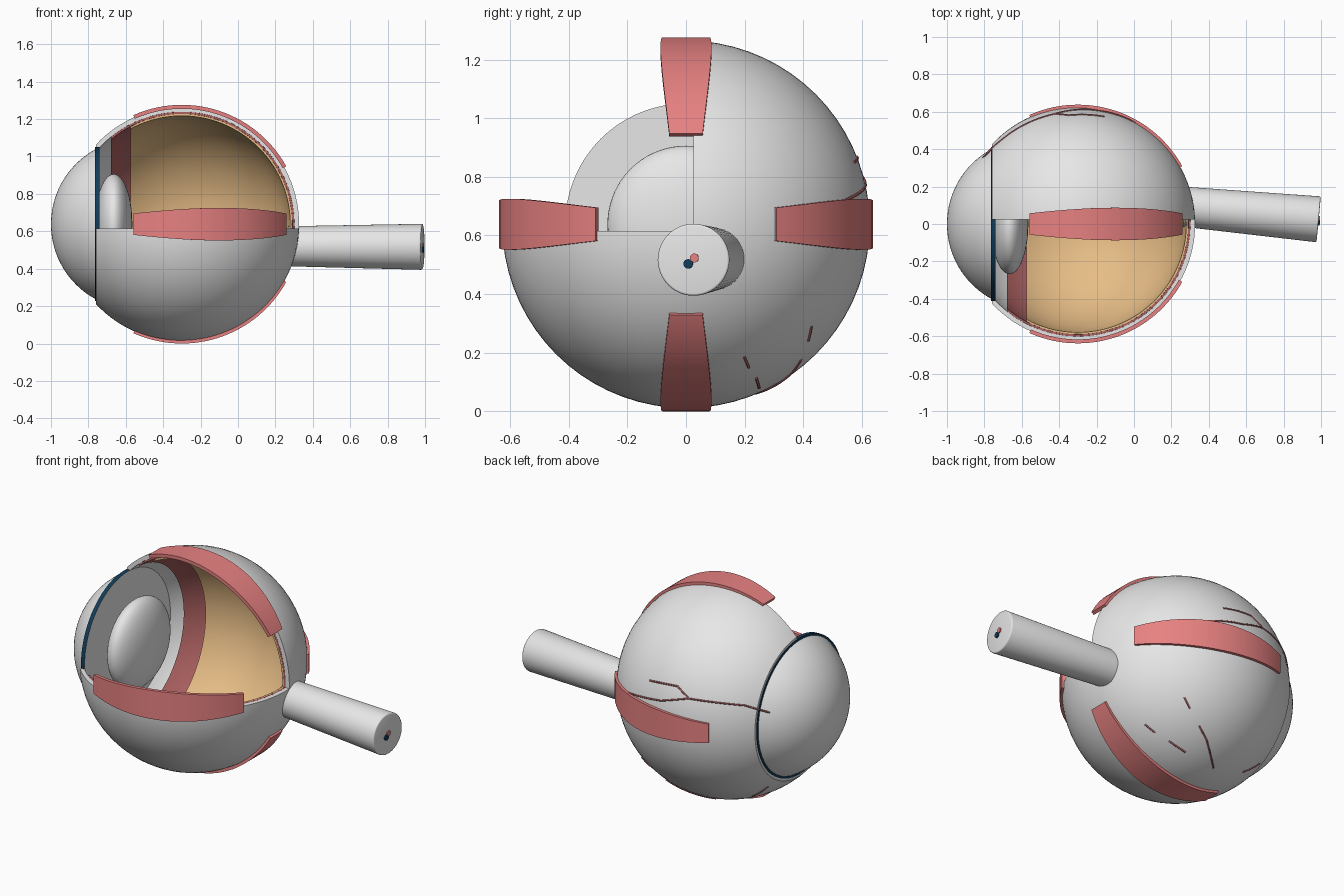
import bpy, bmesh, math
from mathutils import Vector, Matrix

if "Cube" in bpy.data.objects:
    bpy.data.objects.remove(bpy.data.objects["Cube"])

CENTRE = Vector((-0.3, 0, 0.638))
BALL = 0.627


def material(name, rgb):
    m = bpy.data.materials.new(name)
    m.use_nodes = True
    m.diffuse_color = (*rgb, 1)
    m.node_tree.nodes["Principled BSDF"].inputs["Base Color"].default_value = (*rgb, 1)
    return m


white = material("off_white", (0.8, 0.8, 0.8))
red = material("muscle_red", (0.8, 0.22, 0.22))
dark_red = material("dark_red", (0.42, 0.12, 0.12))
tan = material("tan", (0.8, 0.51, 0.24))
blue = material("deep_blue", (0.006, 0.045, 0.1))


def add_object(name, bm, *mats):
    bmesh.ops.recalc_face_normals(bm, faces=bm.faces)
    mesh = bpy.data.meshes.new(name)
    bm.to_mesh(mesh)
    bm.free()
    obj = bpy.data.objects.new(name, mesh)
    bpy.context.collection.objects.link(obj)
    for m in mats:
        mesh.materials.append(m)
    return obj


def activate(obj):
    bpy.ops.object.select_all(action="DESELECT")
    obj.select_set(True)
    bpy.context.view_layer.objects.active = obj


def smooth(obj):
    activate(obj)
    bpy.ops.object.shade_smooth_by_angle(angle=math.radians(35))


def revolve(name, profile, *mats, steps=72):
    """Spin (x, radius) points around the long axis of the eye."""
    bm = bmesh.new()
    vs = [bm.verts.new((x, 0, r)) for x, r in profile]
    edges = [bm.edges.new(pair) for pair in zip(vs, vs[1:])]
    bmesh.ops.spin(bm, geom=vs + edges, cent=(0, 0, 0), axis=(1, 0, 0),
                   angle=math.tau, steps=steps)
    bmesh.ops.remove_doubles(bm, verts=bm.verts, dist=0.0002)
    bmesh.ops.dissolve_degenerate(bm, edges=bm.edges, dist=0.0002)
    bmesh.ops.translate(bm, verts=bm.verts, vec=(0, 0, CENTRE.z))
    return add_object(name, bm, *mats)


def arc(radius, x_start, n=40):
    """Arc of the eyeball from the front opening to the back pole."""
    a0 = math.acos((x_start - CENTRE.x) / radius)
    return [(CENTRE.x + radius * math.cos(a0 * (1 - i / n)),
             radius * math.sin(a0 * (1 - i / n))) for i in range(n + 1)]


# Quarter wedge used to open the layers
bm = bmesh.new()
bmesh.ops.create_cube(bm, size=1)
bmesh.ops.transform(bm, verts=bm.verts, matrix=Matrix.Translation((-0.3, -0.475, 1.115))
                    @ Matrix.Diagonal((2, 1, 1, 1)))
cutter = add_object("wedge_cutter", bm)
cutter.hide_render = True


# Nested layers of the eyeball
def layer(name, outer, inner, x_start, mat):
    outside = arc(outer, x_start)
    profile = outside + arc(inner, x_start)[::-1] + outside[:1]
    obj = revolve(name, profile, mat)
    mod = obj.modifiers.new("wedge", "BOOLEAN")
    mod.operation = "DIFFERENCE"
    mod.solver = "EXACT"
    mod.object = cutter
    activate(obj)
    bpy.ops.object.modifier_apply(modifier=mod.name)
    smooth(obj)


layer("outer_shell", BALL, 0.602, -0.76, white)
layer("middle_layer", 0.6015, 0.591, -0.68, dark_red)
layer("inner_lining", 0.5905, 0.58, -0.575, tan)
bpy.data.objects.remove(cutter)

# Clear front dome, closed at its base
base, tip, half = -0.763, -1.0, 0.4
depth = base - tip
radius = (half ** 2 + depth ** 2) / (2 * depth)
sweep = math.asin(half / radius)
dome = [(tip + radius * (1 - math.cos(sweep * i / 20)), radius * math.sin(sweep * i / 20))
        for i in range(21)]
smooth(revolve("front_dome", dome + [(base, 0)], white))

# Iris disc: blue rim and front, pale back
iris = revolve("iris_disc", [(-0.764, 0), (-0.764, 0.412), (-0.74, 0.412), (-0.74, 0)],
               blue, white)
for f in iris.data.polygons:
    f.material_index = 1 if f.normal.x > 0.5 else 0
smooth(iris)

# Lens
lens = [(-0.665 - 0.1 * math.cos(math.pi * i / 28), 0.268 * math.sin(math.pi * i / 28))
        for i in range(29)]
smooth(revolve("lens", lens, white))


# Four strap muscles, widest in the middle
def muscle(name, turn, n=28):
    bm = bmesh.new()
    rings = []
    for i in range(n + 1):
        s = i / n
        a = math.radians(-24 + 85 * s)
        w = 0.057 + 0.03 * math.sin(math.pi * s)
        rings.append([bm.verts.new((r * math.sin(a), y, r * math.cos(a)))
                      for r, y in ((0.617, -w), (0.638, -w), (0.638, w), (0.617, w))])
    for a, b in zip(rings, rings[1:]):
        for k in range(4):
            j = (k + 1) % 4
            bm.faces.new((a[k], a[j], b[j], b[k]))
    bm.faces.new(rings[0])
    bm.faces.new(rings[-1])
    bmesh.ops.transform(bm, verts=bm.verts,
                        matrix=Matrix.Translation(CENTRE) @ Matrix.Rotation(turn, 4, "X"))
    smooth(add_object(name, bm, red))


for k, side in enumerate(("top", "front", "bottom", "back")):
    muscle(side + "_muscle", k * math.pi / 2)


# Rods between two points
def rod(name, start, end, r1, r2, mat, bevel=0.0):
    start, end = Vector(start), Vector(end)
    axis = end - start
    bm = bmesh.new()
    bmesh.ops.create_cone(bm, cap_ends=True, segments=48, radius1=r1, radius2=r2,
                          depth=axis.length)
    if bevel:
        rim = [e for e in bm.edges if all(v.co.z > 0 for v in e.verts)]
        bmesh.ops.bevel(bm, geom=rim, offset=bevel, segments=3, affect="EDGES", profile=0.5)
    bmesh.ops.transform(bm, verts=bm.verts, matrix=Matrix.Translation((start + end) / 2)
                        @ axis.to_track_quat("Z", "Y").to_matrix().to_4x4())
    smooth(add_object(name, bm, mat))


# Optic nerve with the two central vessels at its cut end
rod("nerve", (0.27, 0.092, 0.52), (0.987, 0.025, 0.517), 0.107, 0.123, white, 0.008)
rod("central_vein", (0.9, 0.015, 0.503), (0.994, 0.007, 0.503), 0.016, 0.016, blue)
rod("central_artery", (0.9, 0.036, 0.523), (0.994, 0.028, 0.523), 0.015, 0.015, red)


# Fine surface vessels that follow the ball, as offsets from its centre
def vessel(name, points):
    pts = [Vector(p) for p in points]
    path = []
    for a, b in zip(pts, pts[1:]):
        path += [a.lerp(b, i / 8) for i in range(8)]
    path.append(pts[-1])
    curve = bpy.data.curves.new(name, "CURVE")
    curve.dimensions = "3D"
    curve.bevel_depth = 0.005
    curve.bevel_resolution = 1
    curve.use_fill_caps = True
    spline = curve.splines.new("POLY")
    spline.points.add(len(path) - 1)
    for sp, p in zip(spline.points, path):
        sp.co = (*(CENTRE + p.normalized() * BALL), 1)
    curve.materials.append(dark_red)
    bpy.context.collection.objects.link(bpy.data.objects.new(name, curve))


fork = (-0.13, 0.59, 0.18)
vessel("main_vessel", [(0.31, 0.54, 0.08), (0.04, 0.61, 0.13), fork,
                       (-0.41, 0.45, 0.16), (-0.51, 0.34, 0.1)])
vessel("branch_vessel", [(0.14, 0.57, 0.21), (-0.05, 0.58, 0.23), fork])
lower = [
    [(0.3, 0.43, -0.35), (0.25, 0.42, -0.4)],
    [(0.39, 0.2, -0.455), (0.33, 0.215, -0.49)],
    [(0.25, 0.24, -0.525), (0.14, 0.25, -0.56)],
    [(0.16, 0.39, -0.46), (0.08, 0.36, -0.51), (-0.07, 0.24, -0.58)],
    [(-0.3, 0.22, -0.51), (-0.41, 0.23, -0.42)],
]
for k, pts in enumerate(lower):
    vessel(f"lower_vessel_{k + 1}", pts)
